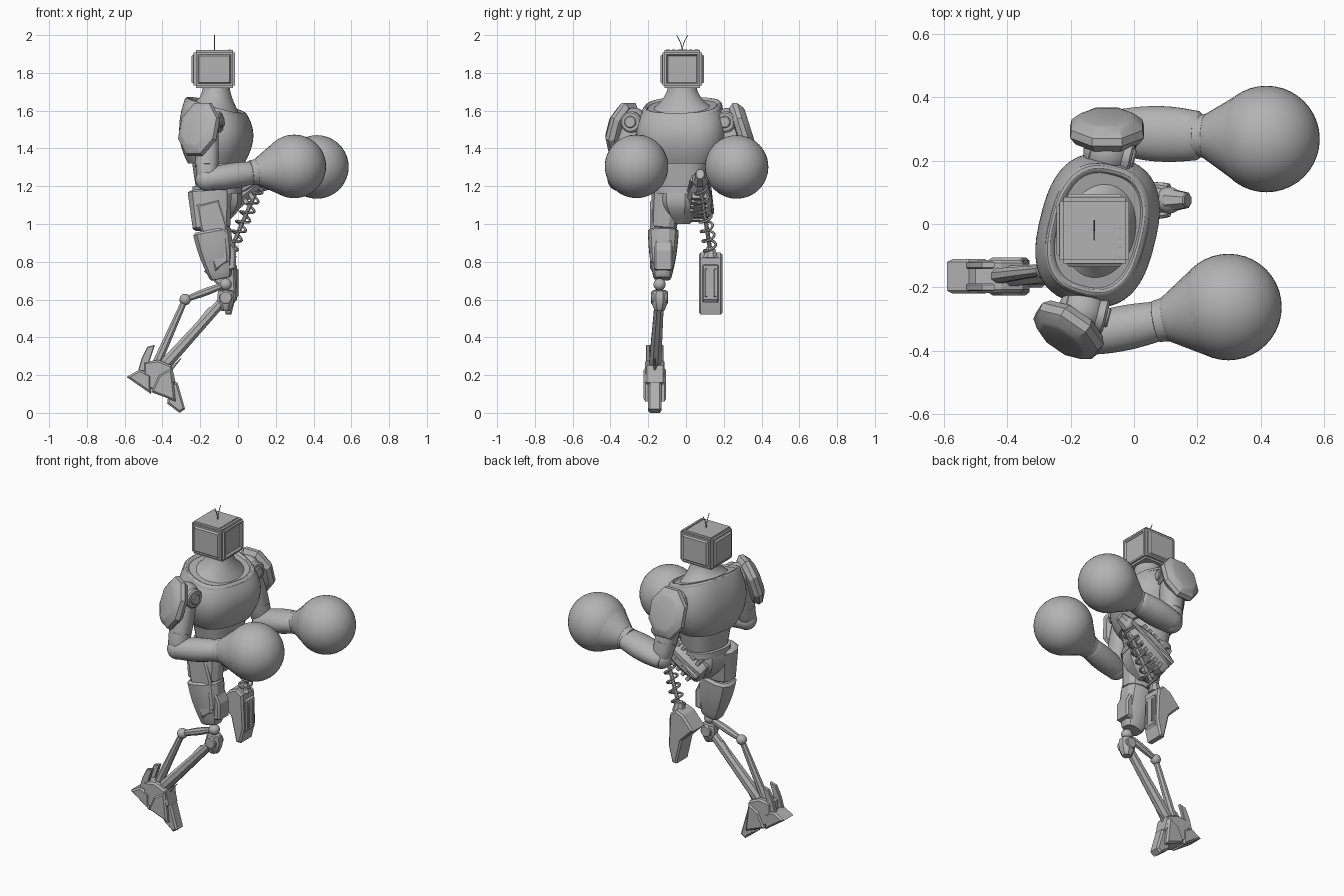
import bpy, bmesh, math
from mathutils import Vector, Matrix

cube = bpy.data.objects.get("Cube")
if cube:
    bpy.data.objects.remove(cube, do_unlink=True)

grey = bpy.data.materials.new("plain_grey")
grey.use_nodes = True
grey.diffuse_color = (.45, .45, .45, 1)
grey.node_tree.nodes["Principled BSDF"].inputs["Base Color"].default_value = grey.diffuse_color

FRONT, SIDE, UP = Vector((1, 0, 0)), Vector((0, 1, 0)), Vector((0, 0, 1))
# The trunk is turned a little towards its right
BODY_SIDE = Vector((.24, .97, 0))
BODY_FRONT = BODY_SIDE.cross(UP)


def finish(name, mesh, angle):
    mesh.materials.clear()
    mesh.materials.append(grey)
    mesh.shade_smooth()
    mesh.set_sharp_from_angle(angle=math.radians(angle))
    part = bpy.data.objects.new(name, mesh)
    bpy.context.collection.objects.link(part)


def from_bmesh(name, bm, matrix=Matrix(), angle=30):
    bm.transform(matrix)
    bmesh.ops.recalc_face_normals(bm, faces=bm.faces)
    mesh = bpy.data.meshes.new(name)
    bm.to_mesh(mesh)
    bm.free()
    finish(name, mesh, angle)


def frame(origin, direction, across=SIDE):
    """Matrix whose z axis is the direction and whose y axis is nearest to across."""
    z = direction.normalized()
    y = (across - z * across.dot(z)).normalized()
    turn = Matrix((y.cross(z), y, z)).transposed().to_4x4()
    return Matrix.Translation(origin) @ turn


def steps(count):
    return [i / count for i in range(count + 1)]


def loft(name, rings, matrix, sides=40, power=2):
    """Skin a stack of rounded rings, each given as height, two radii and forward tilt."""
    bm = bmesh.new()
    loops = []
    grow = 1 / math.cos(math.pi / sides) if sides < 16 else 1
    for height, rx, ry, tilt in rings:
        loop = []
        for i in range(sides):
            a = math.tau * (i + .5) / sides
            c, s = (math.copysign(abs(v) ** (2 / power), v) * grow for v in (math.cos(a), math.sin(a)))
            loop.append(bm.verts.new((rx * c, ry * s, height - tilt * rx * c)))
        loops.append(loop)
    for low, high in zip(loops, loops[1:]):
        for i in range(sides):
            j = (i + 1) % sides
            bm.faces.new((low[i], low[j], high[j], high[i]))
    bm.faces.new(loops[0])
    bm.faces.new(loops[-1])
    from_bmesh(name, bm, matrix)


def limb(name, a, b, start, end, swell=0, flat=1, sides=24, power=2, across=SIDE, cuts=8):
    """Tapered part from a to b with softened ends and an optional swelling."""
    a, b = Vector(a), Vector(b)
    rings = []
    for t in steps(cuts):
        r = start + (end - start) * t + swell * math.sin(math.pi * t)
        inner = t * .9 + .05
        if t == 0:
            rings.append((0, r * .85, r * .85 * flat, 0))
        rings.append((inner * (b - a).length, r, r * flat, 0))
    rings.append(((b - a).length, r * .85, r * .85 * flat, 0))
    loft(name, rings, frame(a, b - a, across), sides, power)


def ball(name, centre, radius):
    bm = bmesh.new()
    bmesh.ops.create_uvsphere(bm, u_segments=40, v_segments=24, radius=radius)
    from_bmesh(name, bm, Matrix.Translation(centre))


def slab(name, outline, middle, half, edge=.01):
    """Side outline in x and z, widened along y, with bevelled rims."""
    bm = bmesh.new()
    face = bm.faces.new([bm.verts.new((x, middle - half, z)) for x, z in outline])
    made = bmesh.ops.extrude_face_region(bm, geom=[face])["geom"]
    moved = [v for v in made if isinstance(v, bmesh.types.BMVert)]
    bmesh.ops.translate(bm, vec=SIDE * half * 2, verts=moved)
    rims = [e for e in bm.edges if (e.verts[0] in moved) == (e.verts[1] in moved)]
    bmesh.ops.bevel(bm, geom=rims, offset=edge, segments=1, affect="EDGES")
    from_bmesh(name, bm, angle=20)


def wire(name, points, radius):
    curve = bpy.data.curves.new(name, "CURVE")
    curve.dimensions, curve.bevel_depth, curve.bevel_resolution = "3D", radius, 1
    spline = curve.splines.new("POLY")
    spline.points.add(len(points) - 1)
    for point, place in zip(spline.points, points):
        point.co = (*place, 1)
    helper = bpy.data.objects.new(name, curve)
    mesh = bpy.data.meshes.new_from_object(helper)
    bpy.data.objects.remove(helper)
    finish(name, mesh, 50)


# Boxy head with a sunken screen in front and raised pads around it
head = Vector((-.125, -.02, 1.82))
bm = bmesh.new()
bmesh.ops.create_cube(bm, size=.2, matrix=Matrix.Translation(head) @ Matrix.Diagonal((1.1, 1.05, 1, 1)))
bmesh.ops.bevel(bm, geom=bm.edges[:], offset=.012, segments=2, affect="EDGES")
bm.normal_update()
for facing, depth in ((FRONT, -.01), (-FRONT, .01), (SIDE, .01), (-SIDE, .01)):
    panel = max(bm.faces, key=lambda f: f.calc_area() * f.normal.dot(facing))
    bmesh.ops.inset_individual(bm, faces=[panel], thickness=.015, depth=0)
    bmesh.ops.inset_individual(bm, faces=[panel], thickness=.01, depth=depth)
from_bmesh("head", bm)
for t in steps(5):
    vent = head + FRONT * .08 + UP * .1 + SIDE * (t - .5) * .15
    limb("head_vent", vent - SIDE * .01, vent + SIDE * .01, .004, .004, sides=4, across=UP)
for side in (-1, 1):
    wire("antenna", [head + UP * (.09 + .09 * t) + SIDE * side * .03 * t * t for t in steps(6)], .0025)

# Barrel chest, collar rim and flared neck, all leaning down towards the front
trunk = frame(Vector((-.115, -.02, 0)), UP, BODY_SIDE)
shell = []
for t in steps(16):
    bulge = 1 - .8 * (t - .55) ** 2
    shell.append((1.32 + .3 * t, .185 * bulge, .24 * bulge, .3 * t * t))
loft("chest", shell, trunk, 48, 2.6)
arc = [(math.cos(math.pi * t) * .016, math.sin(math.pi * t) * .02) for t in steps(6)]
loft("collar_rim", [(1.61 + rise, .14 + out, .195 + out, .3) for out, rise in arc], trunk, 48, 2.6)
flare = [(1 - t) ** 2 for t in steps(10)]
loft("neck", [(1.6 + .14 * t, .07 + .06 * f, .075 + .1 * f, .3 * f) for t, f in zip(steps(10), flare)], trunk)

# Waist with a belt, and a faceted pelvis
waist = Vector((-.11, -.025, 1.16))
limb("waist", waist, waist + UP * .2, .105, .13, flat=1.2, power=2.6, across=BODY_SIDE)
limb("belt", waist, waist + UP * .04, .125, .125, flat=1.1, sides=16, power=3, across=BODY_SIDE)
limb("pelvis", waist + UP * .02, waist - UP * .16, .12, .05, .03, sides=8, across=BODY_SIDE)


# Arms: joint, upper arm, elbow, forearm, round glove and shoulder shield
def arm(side, shoulder, elbow, glove, outward, bulk):
    shoulder, elbow, glove, outward = map(Vector, (shoulder, elbow, glove, outward))
    ball(side + "_shoulder_ball", shoulder, .075)
    limb(side + "_shoulder_drum", shoulder - BODY_FRONT * .06, shoulder + BODY_FRONT * .08, .056, .056)
    limb(side + "_shoulder_hub", shoulder, shoulder + BODY_FRONT * .09, .032, .032)
    limb(side + "_upper_arm", shoulder, elbow, .06, .055, .006, sides=16, power=2.4)
    limb(side + "_upper_arm_band", shoulder.lerp(elbow, .68), shoulder.lerp(elbow, .78), .064, .063, sides=16)
    ball(side + "_elbow", elbow, .06)
    wrist = elbow.lerp(glove, .55)
    limb(side + "_forearm", elbow.lerp(glove, -.05), wrist, .056, .06, .01, bulk)
    limb(side + "_cuff", elbow.lerp(glove, .5), wrist.lerp(glove, .15), .066, .072)
    limb(side + "_glove_flare", wrist, glove.lerp(wrist, .4), .068, .14)
    ball(side + "_glove", glove, .168)
    shield = shoulder + outward * .08 - UP * .06
    limb(side + "_shield_mount", shoulder, shield, .035, .035)
    limb(side + "_shoulder_shield", shield - outward * .04, shield + outward * .04, .1, .085, .025,
         1.25, sides=8, across=UP, cuts=3)


arm("right", (-.165, -.275, 1.54), (-.165, -.355, 1.235), (.298, -.262, 1.305), (-.55, -.8, .3), 1.05)
arm("left", (-.085, .225, 1.54), (-.035, .29, 1.205), (.418, .268, 1.302), (0, .95, .3), 1.3)

# Standing thigh with armour panels
hip, mid_thigh, thigh_end = (-.15, -.1, 1.18), (-.14, -.12, .97), (-.09, -.125, .71)
limb("right_upper_thigh", hip, mid_thigh, .115, .098, flat=.7, sides=12, power=2.8)
limb("right_lower_thigh", mid_thigh, thigh_end, .1, .06, .008, .8, sides=12, power=2.8)
slab("right_thigh_outer_panel", [(-.22, 1.1), (-.1, 1.13), (-.06, 1), (-.05, .8), (-.12, .75), (-.2, .98)], -.16, .03)
slab("right_thigh_front_panel", [(-.07, .98), (-.01, .86), (-.01, .76), (-.06, .75)], -.12, .05)

# Knee joint and the double rods of the standing leg
knee = Vector((-.065, -.14, .68))
hub = knee - UP * .07
rear_joint, ankle = Vector((-.28, -.145, .6)), Vector((-.4, -.165, .24))
ball("right_knee_ball", knee, .032)
limb("right_knee_block", knee - UP * .14, hub + UP * .04, .028, .04, .01, sides=8)
limb("right_knee_axle", hub - SIDE * .045, hub + SIDE * .045, .035, .035, across=UP)
limb("right_rear_link", knee, rear_joint, .014, .014, .006, sides=8)
ball("right_rear_joint", rear_joint, .03)
limb("right_rear_rod", rear_joint, ankle - FRONT * .04, .016, .024, sides=8)
limb("right_shin", hub, ankle, .024, .032, sides=8)
limb("right_shin_strut", hub.lerp(ankle, .15) - FRONT * .03, ankle - UP * .02, .012, .016, sides=6)

# Standing foot: ankle, plates from heel to toe, fins and spike
middle = ankle.y
slab("right_foot_ankle", [(-.5, .27), (-.42, .28), (-.35, .25), (-.33, .16), (-.4, .1), (-.5, .14)], middle, .052)
slab("right_foot_bridge", [(-.42, .2), (-.35, .24), (-.33, .06), (-.38, .08), (-.46, .11)], middle, .06)
slab("right_foot_toe", [(-.36, .16), (-.32, .16), (-.28, .02), (-.31, 0), (-.375, .05)], middle, .036)
slab("right_foot_heel", [(-.59, .19), (-.52, .23), (-.46, .2), (-.46, .1)], middle, .055)
for side in (-1, 1):
    slab("right_ankle_fin", [(-.51, .29), (-.48, .35), (-.44, .36), (-.47, .27), (-.46, .22), (-.53, .22)],
         middle + side * .035, .012, .004)
limb("right_foot_spike", ankle - UP * .06, ankle + FRONT * .1 + UP * .05, .014, .002, sides=6)

# Raised thigh with ribs, pistons and a knee cluster
hip, knee = Vector((-.17, .065, 1.06)), Vector((.11, .075, 1.235))
limb("left_thigh", hip, knee, .07, .04, .02, .9, sides=8)
for t in steps(5):
    start = hip.lerp(knee, .12 + .6 * t)
    limb("left_thigh_rib", start, start + (knee - hip) * .07, .085 - .015 * t, .085 - .015 * t, flat=.6, sides=4)
for side in (-1, 1):
    limb("left_thigh_piston", hip + SIDE * side * .07, knee + SIDE * side * .04, .014, .014, sides=8)
ball("left_knee_ball", knee, .042)
limb("left_knee_cap", knee, knee + FRONT * .06 + UP * .03, .045, .03, flat=.8, sides=8)

# Spring shin: core rod with a coil around it
top, end = knee - UP * .03, Vector((-.045, .13, .85))
limb("left_shin_core", top, end, .011, .011, sides=8)
coil, turns = frame(top, end - top), 7
helix = []
for t in steps(turns * 14):
    a = math.tau * turns * t
    helix.append(coil @ Vector((.034 * math.cos(a), .034 * math.sin(a), (end - top).length * t)))
wire("left_shin_spring", helix, .007)

# Hanging foot with a ridged sole
slab("left_foot", [(-.02, .82), (-.06, .85), (-.11, .83), (-.18, .75), (-.1, .67), (-.065, .52), (-.035, .52), (-.01, .62)],
     end.y, .062)
slab("left_foot_sole", [(-.03, .79), (-.005, .78), (-.005, .6), (-.03, .57)], end.y, .042, .005)
for side in (-1, 1):
    slab("left_sole_ridge", [(-.02, .77), (.002, .76), (.002, .62), (-.02, .6)], end.y + side * .024, .006, .002)
limb("left_ankle", end - UP * .03, end + UP * .03, .038, .022, sides=8)
